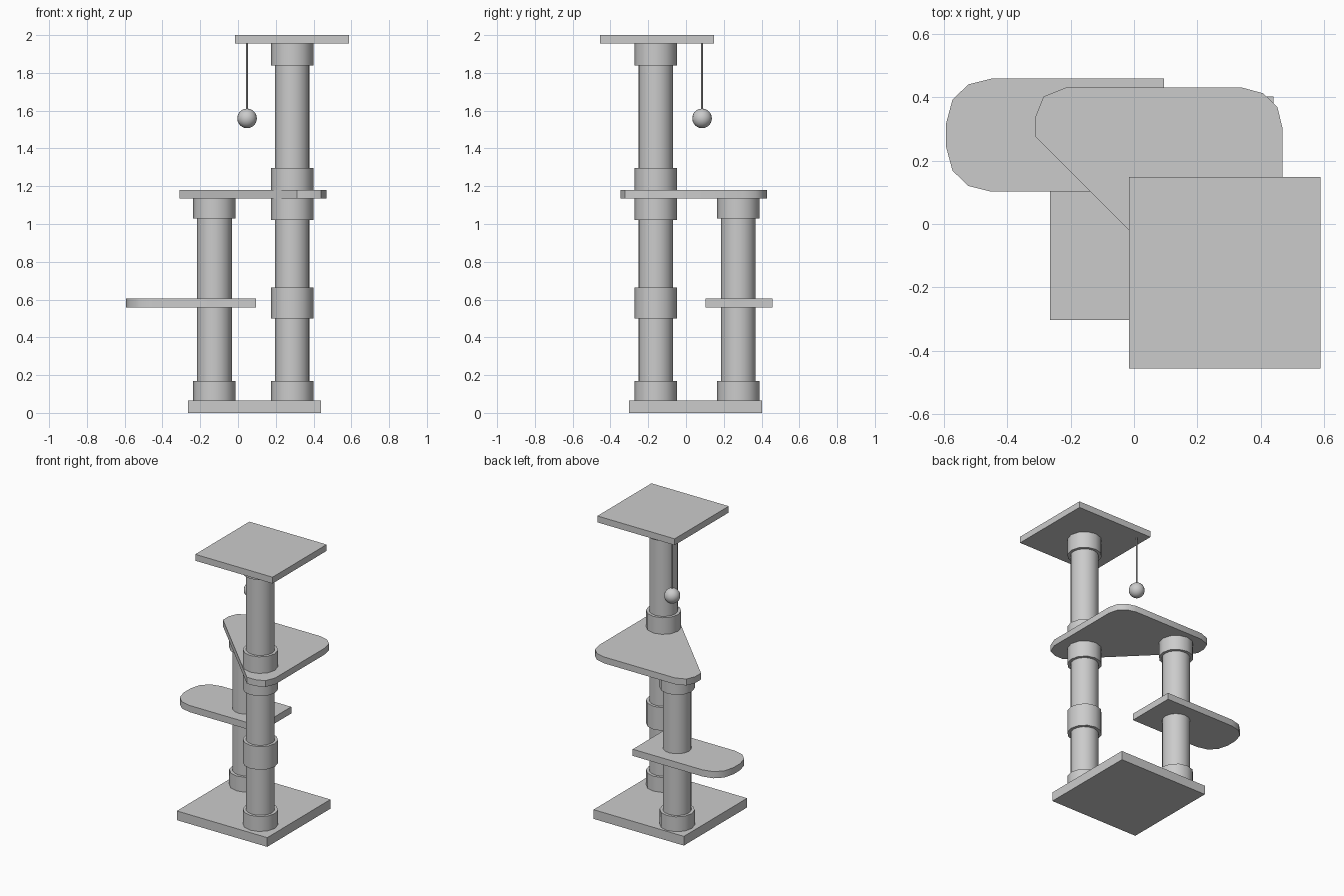
import bpy, bmesh, math
from mathutils import Matrix

cube = bpy.data.objects.get("Cube")
if cube:
    bpy.data.objects.remove(cube, do_unlink=True)

grey = bpy.data.materials.new("plain_grey")
grey.use_nodes = True
COLOR = (0.6, 0.6, 0.6, 1)
grey.diffuse_color = COLOR
grey.node_tree.nodes["Principled BSDF"].inputs["Base Color"].default_value = COLOR


def finish(name, bm, smooth=True):
    bmesh.ops.recalc_face_normals(bm, faces=bm.faces)
    mesh = bpy.data.meshes.new(name)
    bm.to_mesh(mesh)
    bm.free()
    mesh.materials.append(grey)
    obj = bpy.data.objects.new(name, mesh)
    bpy.context.collection.objects.link(obj)
    if smooth:
        bpy.ops.object.select_all(action='DESELECT')
        obj.select_set(True)
        bpy.context.view_layer.objects.active = obj
        bpy.ops.object.shade_smooth_by_angle(angle=math.radians(40))
    return obj


def board(name, outline, z0, z1):
    """Extrude a flat outline into a board."""
    bm = bmesh.new()
    face = bm.faces.new([bm.verts.new((x, y, z0)) for x, y in outline])
    top = bmesh.ops.extrude_face_region(bm, geom=[face])["geom"]
    bmesh.ops.translate(bm, vec=(0, 0, z1 - z0),
                        verts=[v for v in top if isinstance(v, bmesh.types.BMVert)])
    finish(name, bm)


def rectangle(x0, x1, y0, y1):
    return [(x0, y0), (x1, y0), (x1, y1), (x0, y1)]


def cylinder(name, centre, radius, z0, z1, sides):
    bm = bmesh.new()
    bmesh.ops.create_cone(bm, cap_ends=True, segments=sides, radius1=radius,
                          radius2=radius, depth=z1 - z0,
                          matrix=Matrix.Translation((*centre, (z0 + z1) / 2)))
    finish(name, bm)


# Square base and top perch
board("base", rectangle(-0.265, 0.44, -0.303, 0.402), 0, 0.065)
board("top_perch", rectangle(-0.015, 0.588, -0.455, 0.148), 1.955, 2)

# Low shelf: one end rounded, mirrored front to back
half = [(0.095, 0.178), (-0.45, 0.178), (-0.522, 0.16), (-0.572, 0.112), (-0.592, 0.038)]
low = [(x, 0.28 + y) for x, y in half] + [(x, 0.28 - y) for x, y in reversed(half)]
board("low_shelf", low, 0.558, 0.605)

# Corner shelf: rounded triangle, symmetric about its diagonal
half = [(-0.31, 0.275), (-0.31, 0.34), (-0.285, 0.402), (-0.215, 0.43),
        (0.34, 0.43), (0.407, 0.412)]
corner = half + [(0.452, 0.369)] + [(y + 0.038, x - 0.038) for x, y in reversed(half[:5])]
board("corner_shelf", corner, 1.135, 1.18)

# Posts with wider cuffs
FRONT, BACK = (0.287, -0.16), (-0.125, 0.277)
cylinder("front_post", FRONT, 0.092, 0.065, 1.955, 16)
cylinder("back_post", BACK, 0.092, 0.065, 1.135, 16)
cuffs = {
    "front": (FRONT, [(0.065, 0.17), (0.5, 0.663), (1.02, 1.135), (1.18, 1.297), (1.838, 1.955)]),
    "back": (BACK, [(0.065, 0.17), (1.03, 1.135)]),
}
for side, (centre, spans) in cuffs.items():
    for i, (z0, z1) in enumerate(spans):
        cylinder(f"{side}_post_cuff_{i + 1}", centre, 0.113, z0, z1, 12)

# Hanging ball toy
TOY = (0.048, 0.085)
cylinder("toy_cord", TOY, 0.005, 1.58, 1.955, 8)
bm = bmesh.new()
bmesh.ops.create_uvsphere(bm, u_segments=16, v_segments=12, radius=0.052,
                          matrix=Matrix.Translation((*TOY, 1.559)))
finish("toy_ball", bm)
